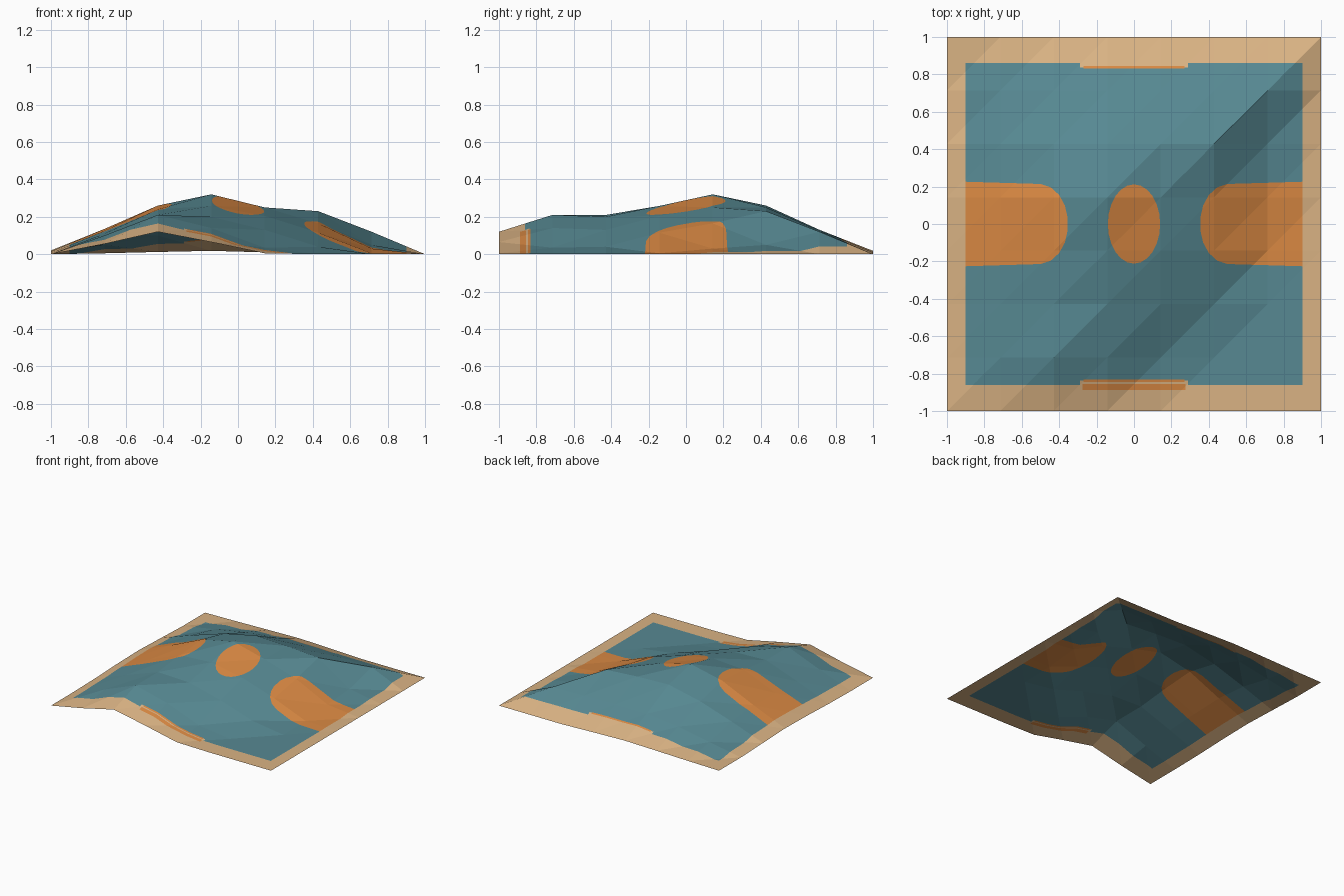
import bpy, bmesh, math
from mathutils import Vector

if "Cube" in bpy.data.objects:
    bpy.data.objects.remove(bpy.data.objects["Cube"])

# Heights of the crumpled rug, 8 x 8 points, rows from front (y=-1) to back (y=1)
HEIGHTS = [
    [0, .055, .12, .065, .005, 0, 0, 0],
    [0, .10, .21, .14, .035, 0, 0, 0],
    [.005, .11, .21, .20, .13, .04, 0, 0],
    [.015, .125, .24, .258, .205, .115, .005, 0],
    [.02, .135, .26, .32, .25, .165, .03, 0],
    [.01, .11, .20, .26, .25, .23, .05, 0],
    [0, .05, .10, .13, .13, .125, .12, 0],
    [0, .005, .012, .018, .01, 0, 0, 0],
]
N = 7


def material(name, rgb):
    m = bpy.data.materials.new(name)
    m.diffuse_color = (*rgb, 1)
    m.use_nodes = True
    m.node_tree.nodes["Principled BSDF"].inputs["Base Color"].default_value = m.diffuse_color
    return m


# Rug sheet, every square split along the same diagonal
bm = bmesh.new()
grid = [[bm.verts.new((-1 + 2 * i / N, -1 + 2 * j / N, z)) for i, z in enumerate(row)]
        for j, row in enumerate(HEIGHTS)]
for j in range(N):
    for i in range(N):
        a, b = grid[j][i], grid[j][i + 1]
        c, d = grid[j + 1][i + 1], grid[j + 1][i]
        bm.faces.new((a, b, c))
        bm.faces.new((a, c, d))


def inlay(points, colour):
    """Cut a convex outline, counter-clockwise from above, into the sheet and colour it."""
    faces = list(bm.faces)
    for k, p in enumerate(points):
        q = points[(k + 1) % len(points)]
        out = Vector((q[1] - p[1], p[0] - q[0], 0)).normalized()
        co = Vector((p[0], p[1], 0))
        edges = {e for f in faces for e in f.edges}
        verts = {v for f in faces for v in f.verts}
        before = set(bm.faces) - set(faces)
        bmesh.ops.bisect_plane(bm, geom=list(verts) + list(edges) + faces,
                               dist=1e-6, plane_co=co, plane_no=out)
        faces = [f for f in bm.faces if f not in before
                 and (f.calc_center_median() - co).dot(out) < 0]
    for f in faces:
        f.material_index = colour


def box(x0, x1, y0, y1):
    return [(x0, y0), (x1, y0), (x1, y1), (x0, y1)]


TAN, TEAL, ORANGE = 0, 1, 2

# Teal field inside the tan border
inlay(box(-.9, .9, -.86, .86), TEAL)

# Centre oval
inlay([(.14 * math.cos(t * math.pi / 12), .212 * math.sin(t * math.pi / 12))
       for t in range(24)], ORANGE)

# Side patches with a rounded inner end
half = [(.9, .226), (.5, .214), (.445, .196), (.4, .155), (.37, .1), (.356, .04)]
right = half + [(x, -y) for x, y in reversed(half)]
inlay(right, ORANGE)
inlay([(-x, -y) for x, y in right], ORANGE)

# Tan notches with slim orange bars at the front and back of the field
for s in (-1, 1):
    lo, hi = sorted((s * .836, s * .86))
    inlay(box(-.29, .29, lo, hi), TAN)
    lo, hi = sorted((s * .832, s * .846))
    inlay(box(-.27, .27, lo, hi), ORANGE)
inlay(box(-.275, .275, -.887, -.855), ORANGE)

mesh = bpy.data.meshes.new("rug")
bm.to_mesh(mesh)
bm.free()
mesh.materials.append(material("tan border", (.70, .45, .23)))
mesh.materials.append(material("teal field", (.095, .25, .29)))
mesh.materials.append(material("orange inlay", (.70, .25, .056)))
rug = bpy.data.objects.new("rug", mesh)
bpy.context.collection.objects.link(rug)
